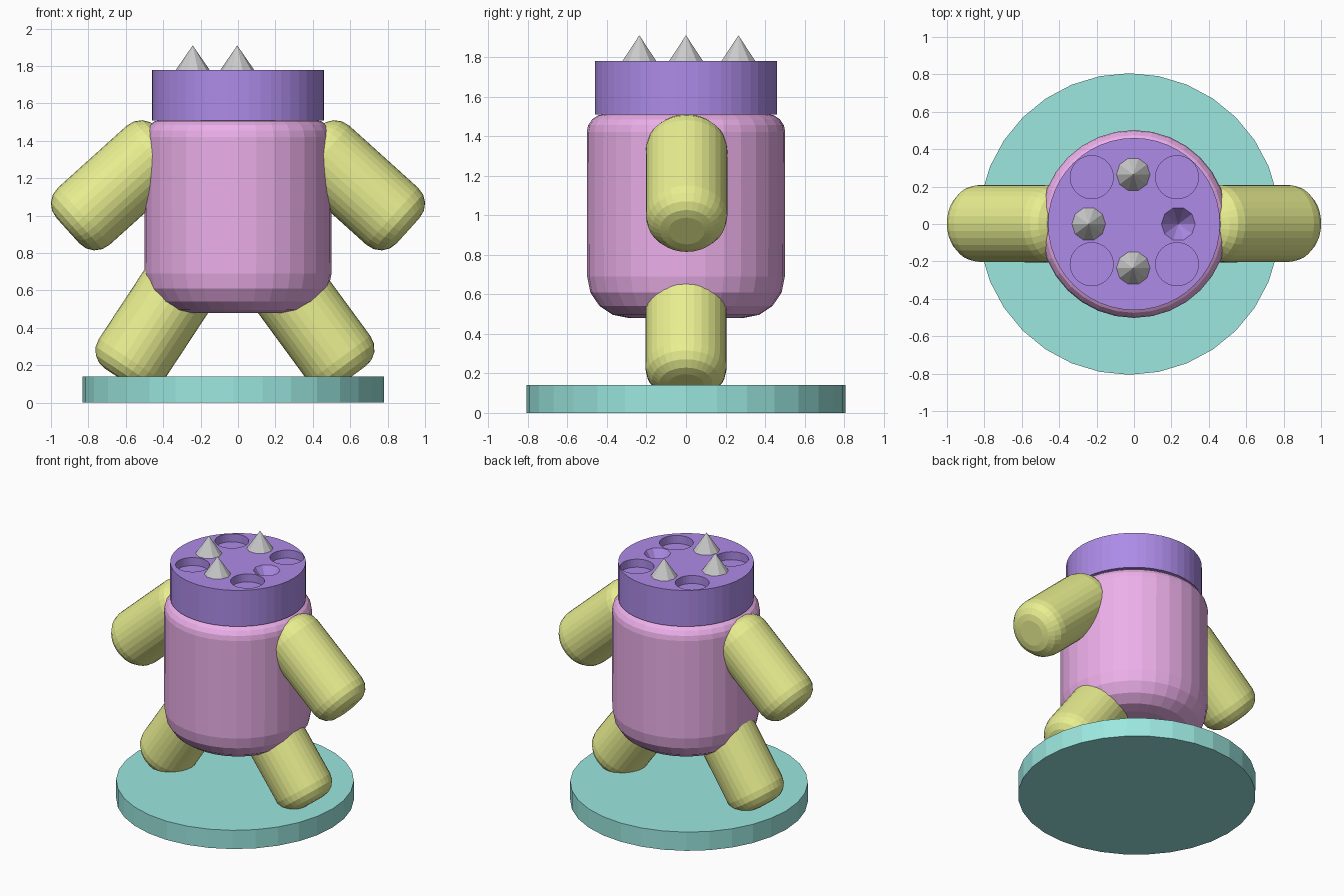
import bpy, bmesh, math
from mathutils import Vector, Matrix

if "Cube" in bpy.data.objects:
    bpy.data.objects.remove(bpy.data.objects["Cube"])


def material(name, rgb):
    m = bpy.data.materials.new(name)
    m.diffuse_color = (*rgb, 1)
    m.use_nodes = True
    m.node_tree.nodes["Principled BSDF"].inputs["Base Color"].default_value = m.diffuse_color
    return m


TEAL = material("teal", (0.33, 0.80, 0.74))
PINK = material("pink", (0.84, 0.43, 0.82))
LIME = material("lime", (0.81, 0.86, 0.28))
VIOLET = material("violet", (0.42, 0.26, 0.81))


def revolve(bm, profile, sides, matrix=Matrix()):
    """Closed solid from a bottom-to-top (radius, z) profile; radius 0 is a tip."""
    rings = []
    for r, z in profile:
        if r == 0:
            rings.append([bm.verts.new(matrix @ Vector((0, 0, z)))])
        else:
            rings.append([bm.verts.new(matrix @ Vector((
                r * math.cos(2 * math.pi * i / sides),
                r * math.sin(2 * math.pi * i / sides), z))) for i in range(sides)])
    for a, b in zip(rings, rings[1:]):
        for i in range(sides):
            j = (i + 1) % sides
            quad = [a[i % len(a)], a[j % len(a)], b[j % len(b)], b[i % len(b)]]
            bm.faces.new(list(dict.fromkeys(quad)))
    if len(rings[0]) > 1:
        bm.faces.new(rings[0][::-1])
    if len(rings[-1]) > 1:
        bm.faces.new(rings[-1])


def finish(name, bm, mat=None):
    bmesh.ops.recalc_face_normals(bm, faces=bm.faces)
    mesh = bpy.data.meshes.new(name)
    bm.to_mesh(mesh)
    bm.free()
    obj = bpy.data.objects.new(name, mesh)
    bpy.context.collection.objects.link(obj)
    if mat:
        mesh.materials.append(mat)
    return obj


def lathe(name, profile, sides, mat=None, at=(0, 0, 0)):
    bm = bmesh.new()
    revolve(bm, profile, sides, Matrix.Translation(at))
    return finish(name, bm, mat)


def corner(r, z, bevel, a0, a1, steps=4):
    """Quarter-round points about (r, z)."""
    angles = [math.radians(a0 + (a1 - a0) * i / steps) for i in range(steps + 1)]
    return [(r + bevel * math.cos(a), z + bevel * math.sin(a)) for a in angles]


def limb(name, start, end, radius=0.206, bevel=0.115):
    """Round-ended cylinder between two points."""
    start, end = Vector(start), Vector(end)
    axis = end - start
    r = radius - bevel
    profile = corner(r, bevel, bevel, -90, 0) + corner(r, axis.length - bevel, bevel, 0, 90)
    bm = bmesh.new()
    turn = axis.to_track_quat('Z', 'Y').to_matrix().to_4x4()
    revolve(bm, profile, 32, Matrix.Translation(start) @ turn)
    return finish(name, bm, LIME)


# Base and body
lathe("base", [(0.806, 0), (0.806, 0.14)], 32, TEAL, (-0.025, 0, 0))
lathe("body", corner(0.29, 0.69, 0.21, -90, 0) + corner(0.41, 1.42, 0.092, 0, 90), 32, PINK)

# Arms and legs
for side, s in (("left", -1), ("right", 1)):
    limb(side + "_arm", (0.372 * s, 0.003, 1.405), (0.91 * s, 0.003, 0.92))
limb("right_leg", (0.19, 0, 0.715), (0.61, 0, 0.142))
limb("left_leg", (-0.245, 0, 0.725), (-0.635, 0, 0.132))

# Head disc with round sockets and one conical socket
TOP = 1.78
head = lathe("head", [(0.46, 1.51), (0.46, TOP)], 48, VIOLET)
bm = bmesh.new()
for x in (-0.226, 0.23):
    for y in (-0.215, 0.25):
        revolve(bm, [(0.115, -0.06), (0.115, 0.05)], 32, Matrix.Translation((x, y, TOP)))
revolve(bm, [(0, -0.13), (0.104, 0.02)], 10, Matrix.Translation((0.237, 0, TOP)))
cutter = finish("socket_cutter", bm, VIOLET)
cutter.hide_render = True
cutter.display_type = 'WIRE'
cut = head.modifiers.new("sockets", 'BOOLEAN')
cut.operation = 'DIFFERENCE'
cut.solver = 'EXACT'
cut.object = cutter

# Spikes
for i, (x, y) in enumerate([(-0.242, 0), (-0.004, 0.265), (-0.004, -0.236)]):
    lathe(f"spike_{i + 1}", [(0.09, TOP), (0, 1.91)], 10, None, (x, y, 0))
